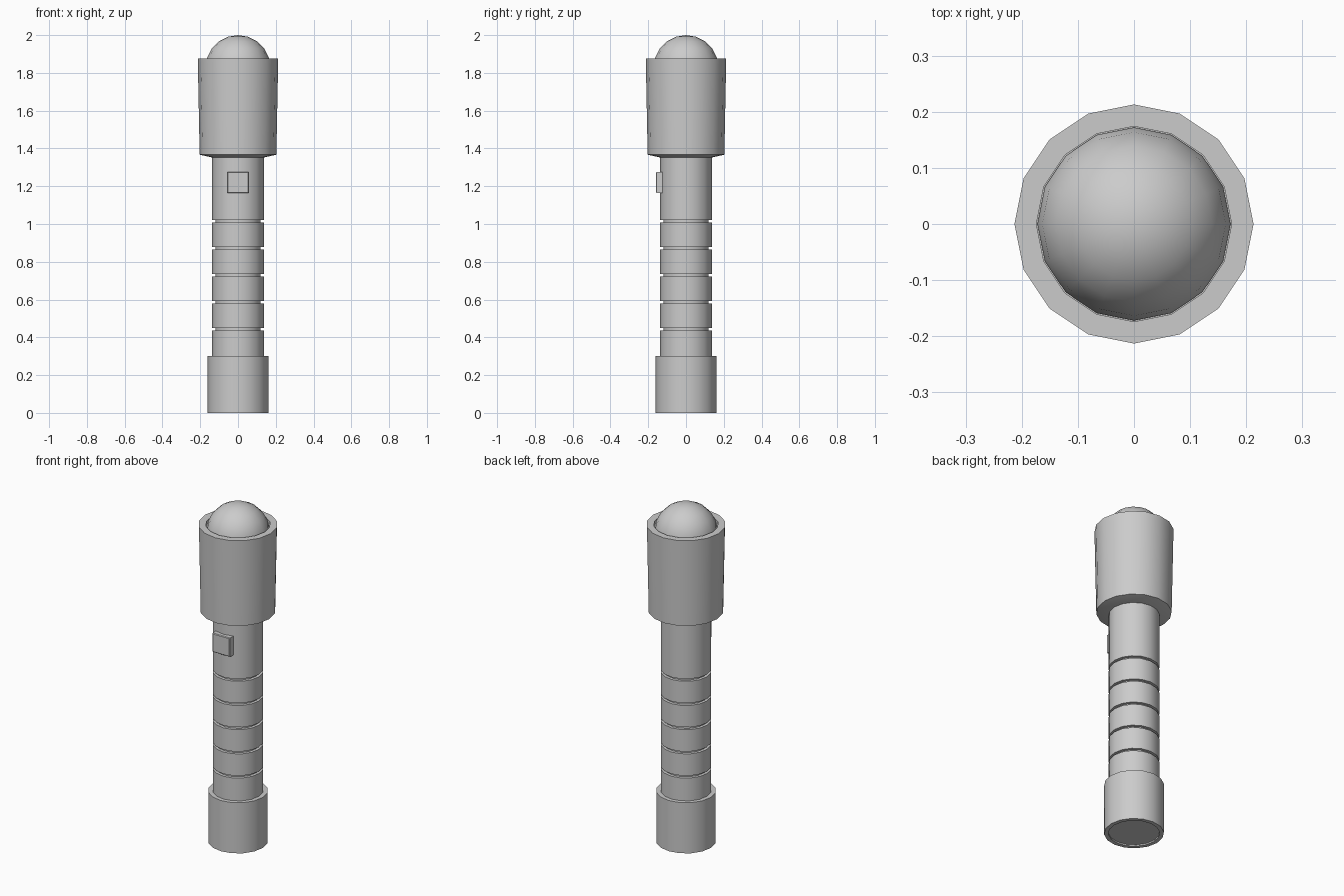
import bpy, bmesh, math

if "Cube" in bpy.data.objects:
    bpy.data.objects.remove(bpy.data.objects["Cube"])

SIDES = 16


def finish(bm, name):
    bmesh.ops.remove_doubles(bm, verts=bm.verts, dist=1e-5)
    bmesh.ops.recalc_face_normals(bm, faces=bm.faces)
    mesh = bpy.data.meshes.new(name)
    bm.to_mesh(mesh)
    bm.free()
    obj = bpy.data.objects.new(name, mesh)
    bpy.context.collection.objects.link(obj)
    bpy.ops.object.select_all(action='DESELECT')
    obj.select_set(True)
    bpy.context.view_layer.objects.active = obj
    bpy.ops.object.shade_smooth_by_angle(angle=math.radians(30))
    return obj


def lathe(name, profile):
    """Spin (radius, z) points, starting and ending on the axis."""
    bm = bmesh.new()
    verts = [bm.verts.new((r, 0, z)) for r, z in profile]
    edges = [bm.edges.new(pair) for pair in zip(verts, verts[1:])]
    bmesh.ops.spin(bm, geom=verts + edges, cent=(0, 0, 0), axis=(0, 0, 1),
                   angle=math.tau, steps=SIDES)
    return finish(bm, name)


# End cap with a shallow recess underneath
lathe("end_cap", [(0, 0.008), (0.138, 0.008), (0.138, 0), (0.161, 0),
                  (0.161, 0.3), (0, 0.3)])

# Handle with five evenly spaced grip grooves
R, GROOVE_R = 0.137, 0.12
handle = [(0, 0.28), (R, 0.28)]
for i in range(5):
    z = 0.435 + i * 0.1433
    handle += [(R, z), (GROOVE_R, z), (GROOVE_R, z + 0.014), (R, z + 0.014)]
handle += [(R, 1.38), (0, 1.38)]
lathe("handle", handle)

# Flared head with a socket for the lens
lathe("head", [(0, 1.352), (0.137, 1.352), (0.203, 1.367), (0.213, 1.876),
               (0.174, 1.876), (0.174, 1.82), (0, 1.82)])

# Domed lens
LENS_R = 0.172
lathe("lens", [(0, 1.828)] +
      [(LENS_R * math.cos(a), 1.828 + LENS_R * math.sin(a))
       for a in (math.pi / 2 * i / 5 for i in range(5))] + [(0, 2.0)])

# Switch button on the front
bm = bmesh.new()
bmesh.ops.create_cube(bm, size=1)
for v in bm.verts:
    v.co = (v.co.x * 0.115, v.co.y * 0.038 - 0.14, v.co.z * 0.112 + 1.22)
bmesh.ops.bevel(bm, geom=[e for e in bm.edges if all(v.co.y < -0.14 for v in e.verts)],
                offset=0.004, segments=1, affect='EDGES')
finish(bm, "switch_button")
